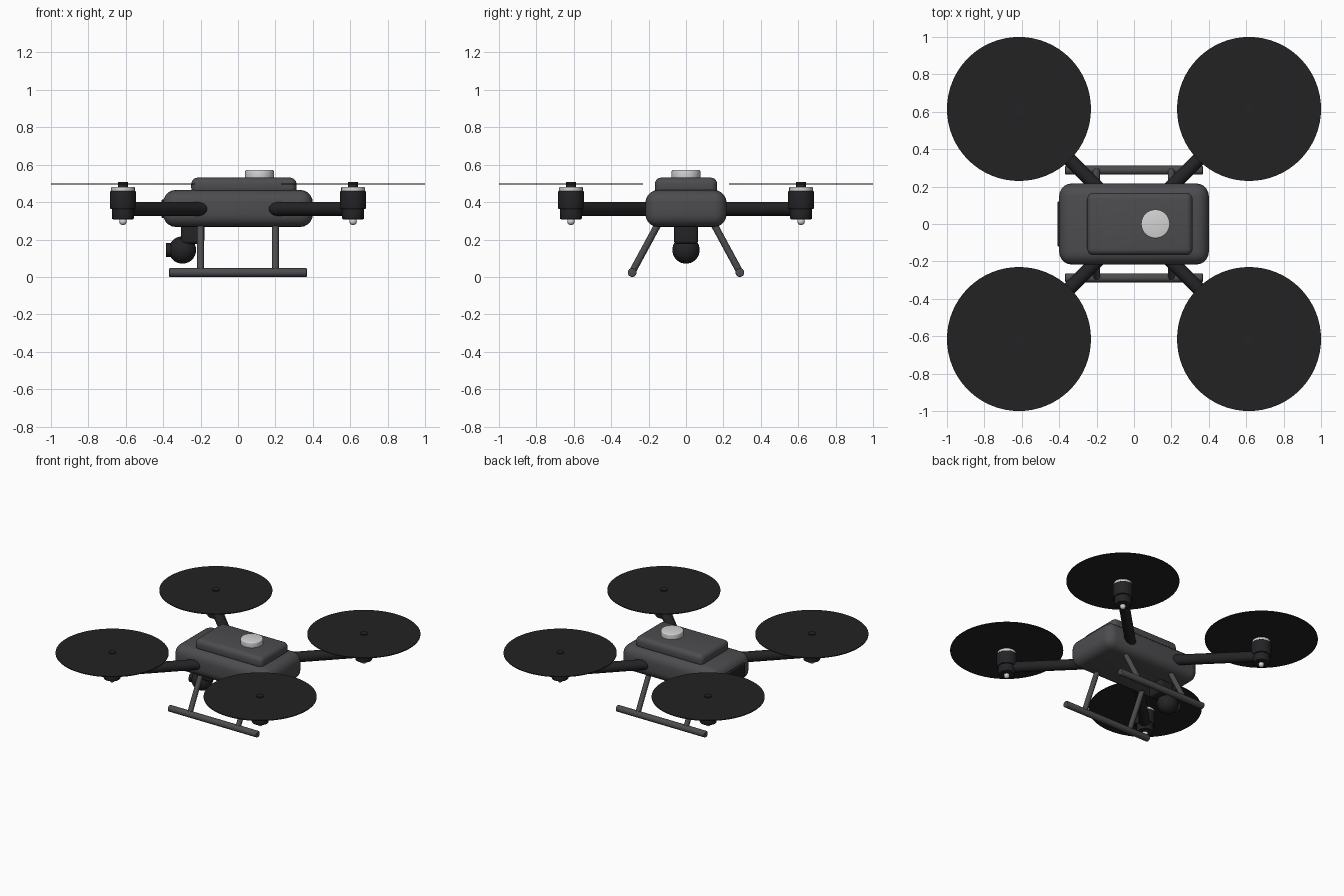
import bpy, math
from mathutils import Vector

if "Cube" in bpy.data.objects:
    bpy.data.objects.remove(bpy.data.objects["Cube"])


def material(name, rgb):
    m = bpy.data.materials.new(name)
    m.diffuse_color = (*rgb, 1)
    m.use_nodes = True
    m.node_tree.nodes["Principled BSDF"].inputs["Base Color"].default_value = m.diffuse_color
    return m


GREY = material("dark grey shell", (0.073, 0.073, 0.078))
BLACK = material("black parts", (0.017, 0.017, 0.019))
PROP = material("propeller black", (0.0165, 0.0165, 0.0165))
LIGHT = material("light grey", (0.65, 0.65, 0.65))


def finish(name, mat, bevel=0, segments=5):
    ob = bpy.context.object
    ob.name = name
    ob.data.materials.append(mat)
    if bevel:
        b = ob.modifiers.new("bevel", 'BEVEL')
        b.width, b.segments = bevel, segments
        b.limit_method = 'ANGLE'
        bpy.ops.object.modifier_apply(modifier=b.name)
    bpy.ops.object.shade_smooth_by_angle(angle=math.radians(35))
    return ob


def box(name, lo, hi, mat, bevel=0):
    lo, hi = Vector(lo), Vector(hi)
    bpy.ops.mesh.primitive_cube_add(size=1, location=(lo + hi) / 2)
    bpy.context.object.scale = hi - lo
    bpy.ops.object.transform_apply(location=False, rotation=False, scale=True)
    return finish(name, mat, bevel)


def rod(name, a, b, r, mat, bevel=0, sides=32):
    a, b = Vector(a), Vector(b)
    d = b - a
    bpy.ops.mesh.primitive_cylinder_add(
        vertices=sides, radius=r, depth=d.length, location=(a + b) / 2,
        rotation=d.to_track_quat('Z', 'Y').to_euler())
    return finish(name, mat, bevel, 3)


def ball(name, c, r, mat):
    bpy.ops.mesh.primitive_uv_sphere_add(segments=32, ring_count=16, radius=r, location=c)
    return finish(name, mat)


# fuselage, hatch, satellite puck and nose sensor
box("body", (-0.40, -0.217, 0.267), (0.40, 0.217, 0.465), GREY, 0.068)
box("battery_hatch", (-0.25, -0.167, 0.44), (0.313, 0.167, 0.531), GREY, 0.035)
rod("antenna_puck", (0.115, 0, 0.52), (0.115, 0, 0.571), 0.077, LIGHT, 0.008, 48)
box("nose_sensor", (-0.41, -0.12, 0.315), (-0.37, 0.12, 0.415), BLACK, 0.008)

# camera hanging below the nose
box("gimbal_mount", (-0.305, -0.065, 0.175), (-0.18, 0.065, 0.285), BLACK, 0.022)
ball("camera_ball", (-0.297, 0, 0.144), 0.073, BLACK)
rod("camera_lens", (-0.385, 0, 0.144), (-0.28, 0, 0.144), 0.037, BLACK)

# landing gear
for sy in (-1, 1):
    rod("skid", (-0.368, sy * 0.288, 0.0235), (0.368, sy * 0.288, 0.0235), 0.0235, GREY, 0.005)
    for x in (-0.2, 0.2):
        rod("skid_leg", (x, sy * 0.145, 0.29), (x, sy * 0.288, 0.026), 0.0185, GREY)

# arms, motors and propeller discs
M = 0.615
for sx in (-1, 1):
    for sy in (-1, 1):
        x, y = sx * M, sy * M
        rod("arm", (sx * 0.13, sy * 0.13, 0.363), (x, y, 0.363), 0.037, BLACK)
        rod("motor_base", (x, y, 0.308), (x, y, 0.38), 0.058, BLACK, 0.005)
        rod("motor_bell", (x, y, 0.363), (x, y, 0.46), 0.069, BLACK, 0.005)
        rod("motor_cap", (x, y, 0.455), (x, y, 0.481), 0.063, LIGHT, 0.004)
        rod("propeller_hub", (x, y, 0.475), (x, y, 0.507), 0.026, BLACK)
        rod("propeller_disc", (x, y, 0.494), (x, y, 0.5), 0.385, PROP, 0, 64)
        ball("navigation_light", (x, y, 0.297), 0.02, LIGHT)
